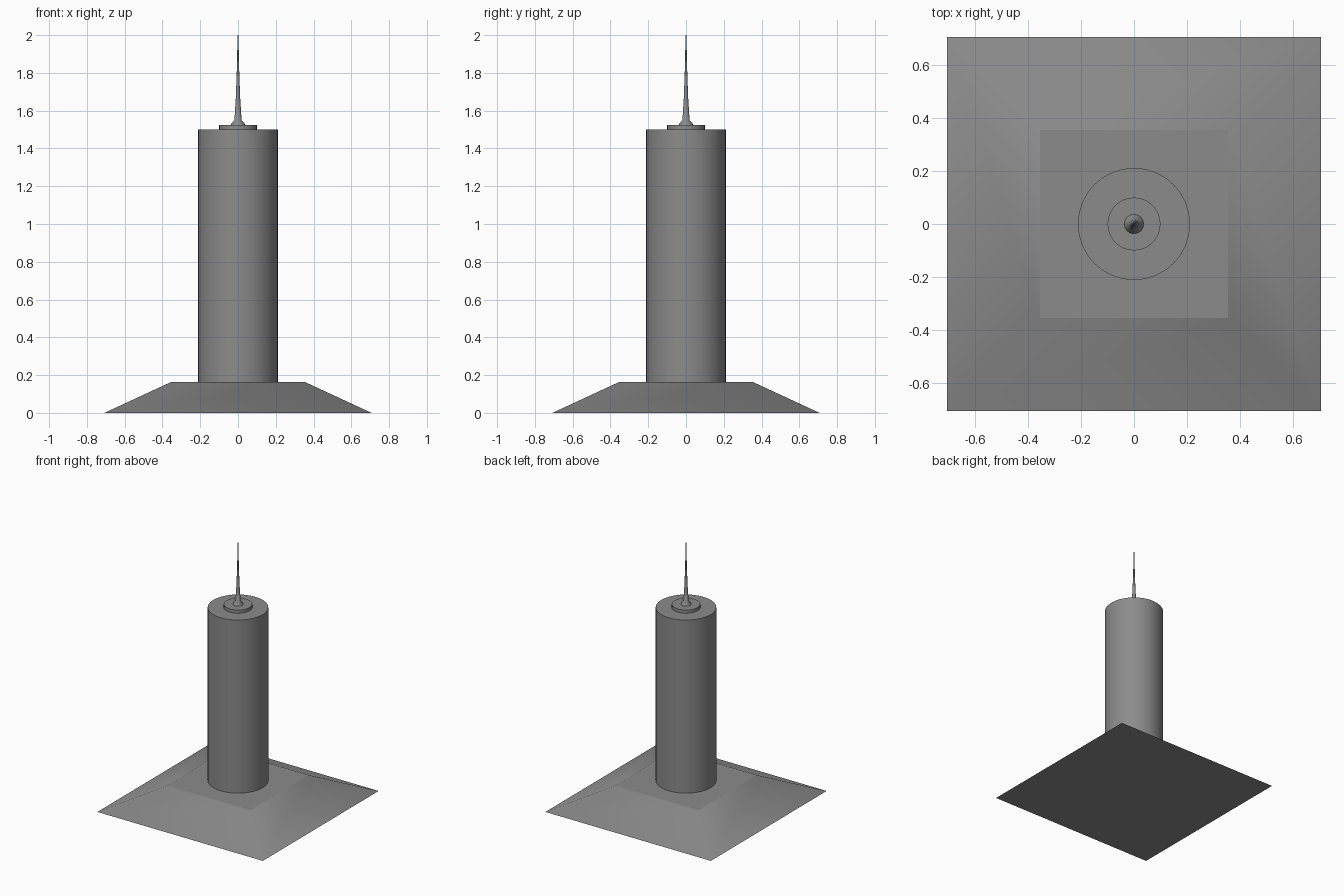
import bpy, bmesh, math

if "Cube" in bpy.data.objects:
    bpy.data.objects.remove(bpy.data.objects["Cube"])

grey = bpy.data.materials.new("concrete grey")
grey.diffuse_color = (0.26, 0.26, 0.26, 1)
grey.use_nodes = True
grey.node_tree.nodes["Principled BSDF"].inputs["Base Color"].default_value = grey.diffuse_color


def turned(name, profile, sides, angle=0.0, smooth_deg=30):
    """Solid of revolution from (radius, z) points, capped at both ends."""
    bm = bmesh.new()
    rings = []
    for r, z in profile:
        rings.append([bm.verts.new((r * math.cos(angle + 2 * math.pi * i / sides),
                                    r * math.sin(angle + 2 * math.pi * i / sides), z))
                      for i in range(sides)])
    for a, b in zip(rings, rings[1:]):
        for i in range(sides):
            j = (i + 1) % sides
            bm.faces.new((a[i], a[j], b[j], b[i]))
    bm.faces.new(rings[0][::-1])
    bm.faces.new(rings[-1])
    # smooth sides, flat caps
    for f in bm.faces:
        f.smooth = abs(f.normal.z) < 0.95 if f.normal.length else True
    bm.normal_update()
    for f in bm.faces:
        f.smooth = abs(f.normal.z) < 0.95
    for e in bm.edges:
        e.smooth = e.calc_face_angle(0) < math.radians(smooth_deg)
    me = bpy.data.meshes.new(name)
    bm.to_mesh(me)
    bm.free()
    me.materials.append(grey)
    ob = bpy.data.objects.new(name, me)
    bpy.context.collection.objects.link(ob)
    return ob


# Sloping square plinth
turned("plinth", [(1.0, 0), (0.503, 0.163)], 4, math.pi / 4, 45)
# Round tower shaft
turned("tower_shaft", [(0.212, 0.163), (0.212, 1.50)], 32)
# Disc on the roof
turned("roof_disc", [(0.10, 1.50), (0.10, 1.525)], 32)
# Flared foot and tapering mast
turned("mast", [(0.037, 1.525), (0.034, 1.533), (0.019, 1.55), (0.012, 1.66),
                (0.007, 1.79), (0.004, 1.92)], 16, 0, 60)
# Thin needle at the tip
turned("mast_needle", [(0.003, 1.92), (0.002, 2.0)], 12)
